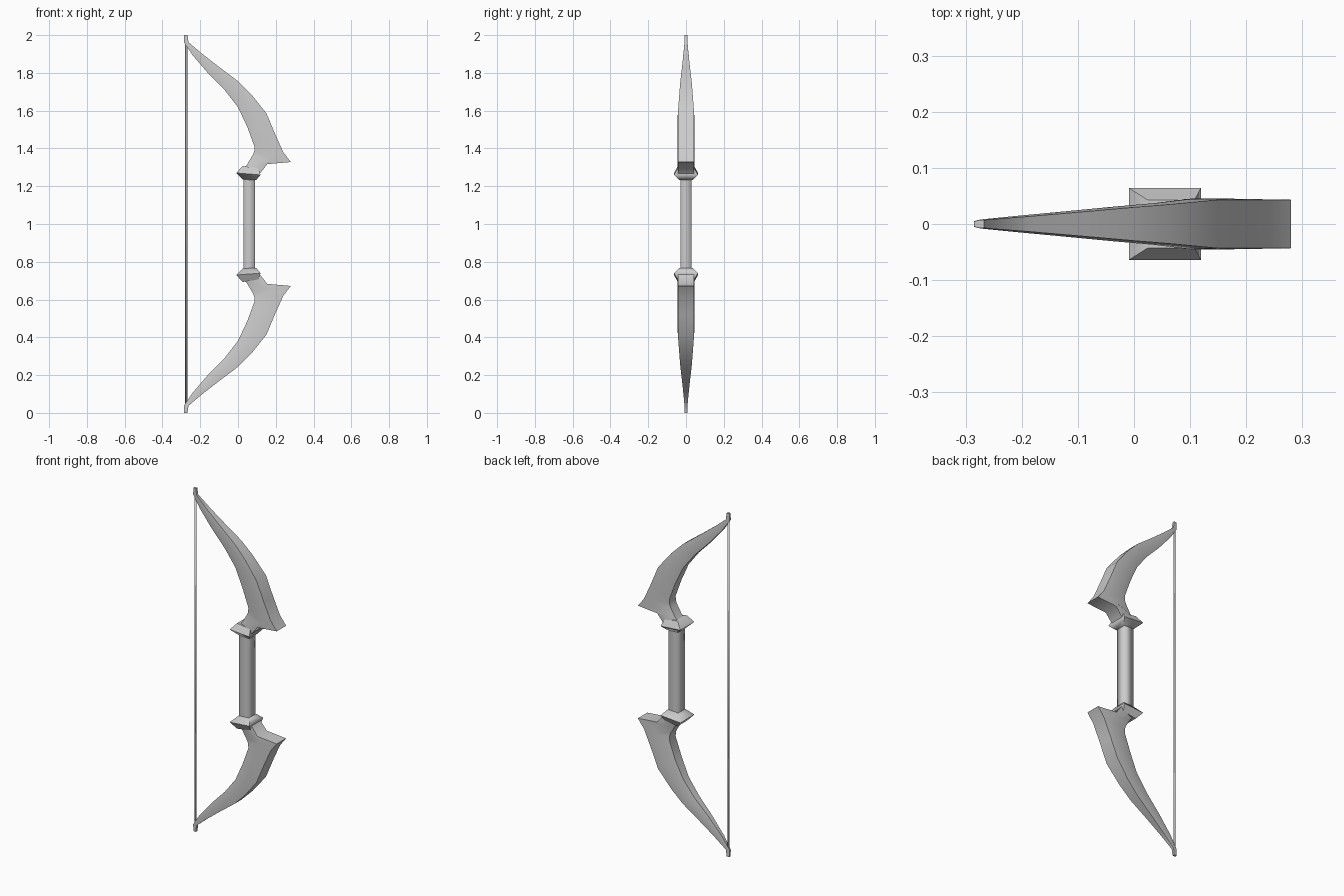
import bpy, bmesh, math
from mathutils import Vector

if "Cube" in bpy.data.objects:
    bpy.data.objects.remove(bpy.data.objects["Cube"])

def loft(name, rings, cap=True, angle=180, mirror=False):
    """Skin closed rings of points; optionally mirror the part across z = 1."""
    off = Vector((0, 0, 1))
    bm = bmesh.new()
    loops = [[bm.verts.new(Vector(p) - off) for p in r] for r in rings]
    n = len(loops[0])
    for a, b in zip(loops, loops[1:]):
        for i in range(n):
            j = (i + 1) % n
            bm.faces.new((a[i], a[j], b[j], b[i]))
    if cap:
        bm.faces.new(loops[0])
        bm.faces.new(loops[-1])
    bmesh.ops.recalc_face_normals(bm, faces=bm.faces)
    me = bpy.data.meshes.new(name)
    bm.to_mesh(me)
    bm.free()
    me.shade_smooth()
    if angle < 180:
        me.set_sharp_from_angle(angle=math.radians(angle))
    ob = bpy.data.objects.new(name, me)
    ob.location = off
    bpy.context.collection.objects.link(ob)
    if mirror:
        m = ob.modifiers.new("mirror", 'MIRROR')
        m.use_axis = (False, False, True)
        m.use_clip = False
        m.use_mirror_merge = False
    return ob

# limb: outer x, z, inner x, z, half width
stations = [
    (-.267, 2.0, -.285, 2.0, .007), (-.262, 1.962, -.285, 1.96, .008),
    (-.188, 1.90, -.24, 1.893, .014), (-.098, 1.83, -.16, 1.80, .022),
    (.0, 1.756, -.07, 1.708, .031), (.07, 1.687, .0, 1.618, .037),
    (.15, 1.587, .05, 1.512, .045), (.195, 1.48, .087, 1.41, .045),
    (.24, 1.38, .086, 1.385, .045), (.28, 1.328, .078, 1.365, .045),
    (.155, 1.317, .05, 1.318, .045), (.112, 1.262, .022, 1.285, .043)]

def section(xo, zo, xi, zi, w):
    o, i = Vector((xo, 0, zo)), Vector((xi, 0, zi))
    mid = o.lerp(i, .5)
    y = Vector((0, w, 0))
    return [o + y * .96, mid + y, i + y * .65, i - y * .65, mid - y, o - y * .96]

loft("limb", [section(*s) for s in stations], angle=50, mirror=True)

# square flared collar between limb and grip
def square(x0, x1, w, z0, z1):
    return [(x0, -w, z0), (x1, -w, z1), (x1, w, z1), (x0, w, z0)]

loft("collar", [square(.026, .096, .034, 1.236, 1.232),
                square(-.009, .119, .064, 1.270, 1.260),
                square(.024, .108, .043, 1.307, 1.295)], angle=60, mirror=True)

# grip
loft("grip", [square(.029, .091, .03, .755, .755),
              square(.029, .091, .03, 1.245, 1.245)], cap=False)

# string
def circle(z, r=.0055, n=6):
    return [(-.274 + r * math.cos(k * math.tau / n), r * math.sin(k * math.tau / n), z)
            for k in range(n)]

loft("bow_string", [circle(.03), circle(1.97)])
